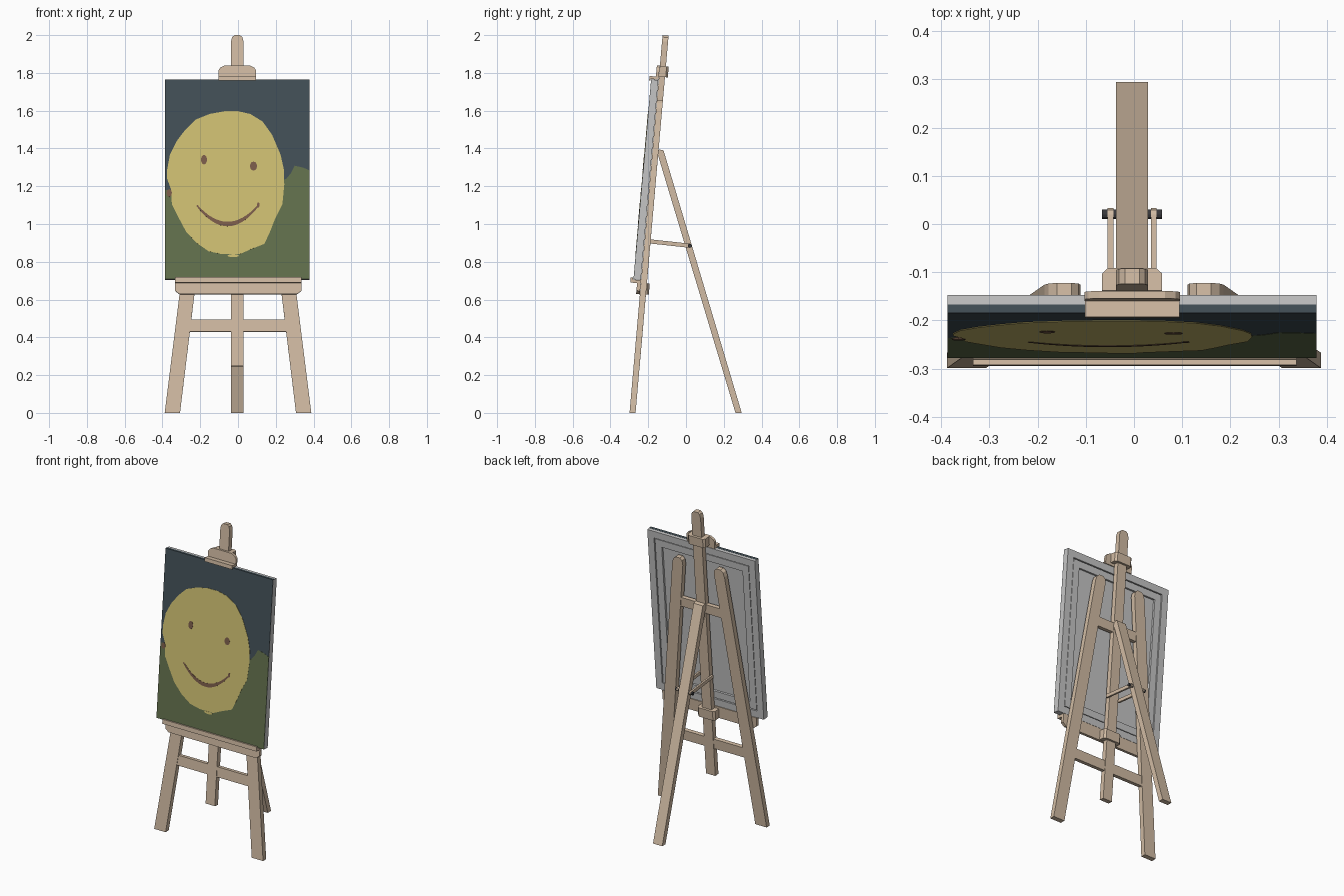
import bpy, bmesh, math
from mathutils import Matrix, Vector

CX = -0.004                       # mast and canvas sit slightly left of the legs
TILT = Matrix.Translation((0, -0.299, 0)) @ Matrix.Rotation(math.radians(-5), 4, 'X')


def material(name, r, g, b):
    m = bpy.data.materials.new(name)
    m.diffuse_color = (r, g, b, 1)
    return m


WOOD = material("pale wood", 0.64, 0.50, 0.37)
GREY = material("canvas grey", 0.56, 0.56, 0.56)
SLATE = material("slate blue paint", 0.055, 0.08, 0.095)
GREEN = material("green paint", 0.125, 0.165, 0.075)
YELLOW = material("yellow paint", 0.63, 0.53, 0.17)
BROWN = material("brown paint", 0.20, 0.11, 0.07)
METAL = material("dark metal", 0.04, 0.04, 0.045)


def prism(name, pts, d0, d1, mat, axis='y', tilt=True):
    """Extrude a 2D outline along one axis; tilt puts it in the leaning easel frame."""
    place = {'x': lambda a, b, d: (d, a, b),
             'y': lambda a, b, d: (a, d, b),
             'z': lambda a, b, d: (a, b, d)}[axis]
    bm = bmesh.new()
    lo = [bm.verts.new(place(a, b, d0)) for a, b in pts]
    hi = [bm.verts.new(place(a, b, d1)) for a, b in pts]
    bm.faces.new(lo)
    bm.faces.new(hi[::-1])
    n = len(pts)
    for i in range(n):
        bm.faces.new((lo[i], hi[i], hi[(i + 1) % n], lo[(i + 1) % n]))
    if tilt:
        bm.transform(TILT)
    for v in bm.verts:
        v.co.z = max(v.co.z, 0)   # feet are cut flat on the floor
    bmesh.ops.recalc_face_normals(bm, faces=bm.faces)
    me = bpy.data.meshes.new(name)
    bm.to_mesh(me)
    bm.free()
    me.materials.append(mat)
    ob = bpy.data.objects.new(name, me)
    bpy.context.collection.objects.link(ob)
    return ob


def box(name, x0, x1, y0, y1, z0, z1, mat):
    return prism(name, [(x0, z0), (x1, z0), (x1, z1), (x0, z1)], y0, y1, mat)


def oval(cx, cz, rx, rz, n=12):
    return [(cx + rx * math.cos(2 * math.pi * i / n),
             cz + rz * math.sin(2 * math.pi * i / n)) for i in range(n)]


def ring(name, x0, x1, z0, z1, w, y0, y1, mat):
    box(name + "_left", x0, x0 + w, y0, y1, z0, z1, mat)
    box(name + "_right", x1 - w, x1, y0, y1, z0, z1, mat)
    box(name + "_bottom", x0 + w, x1 - w, y0, y1, z0, z0 + w, mat)
    box(name + "_top", x0 + w, x1 - w, y0, y1, z1 - w, z1, mat)


# Splayed front legs with rounded tops
leg = [(0.307, 0), (0.388, 0), (0.186, 1.62), (0.177, 1.648), (0.16, 1.662),
       (0.13, 1.662), (0.115, 1.648), (0.111, 1.62)]
for side, s in (("left", -1), ("right", 1)):
    prism("front_leg_" + side, [(s * x, z) for x, z in leg], 0, 0.032, WOOD)

# Crossbars between the legs
box("lower_crossbar", -0.27, 0.27, 0.003, 0.029, 0.432, 0.496, WOOD)
box("upper_crossbar", -0.155, 0.155, 0.003, 0.029, 1.335, 1.395, WOOD)

# Central mast with rounded top
prism("mast", [(CX - 0.033, 0.25), (CX + 0.033, 0.25), (CX + 0.033, 1.975),
               (CX + 0.027, 1.997), (CX + 0.015, 2.007), (CX - 0.015, 2.007),
               (CX - 0.027, 1.997), (CX - 0.033, 1.975)], 0, 0.032, WOOD)

# Rear leg
prism("rear_leg", [(0.262, 0), (0.295, 0), (-0.119, 1.39), (-0.143, 1.395), (-0.15, 1.37)],
      CX - 0.033, CX + 0.033, WOOD, 'x', False)

# Stay arms and the bolt through the rear leg
arm = [(-0.2, 0.898), (0.02, 0.874), (0.029, 0.877), (0.033, 0.885),
       (0.029, 0.893), (0.02, 0.896), (-0.2, 0.92)]
for side, s in (("left", -1), ("right", 1)):
    prism("stay_arm_" + side, arm, CX + s * 0.039, CX + s * 0.051, WOOD, 'x', False)
prism("stay_bolt", oval(0.02, 0.885, 0.01, 0.01), CX - 0.062, CX + 0.062, METAL, 'x', False)

# Sliding clamps around the mast
clamp = [(CX - 0.062, 0), (CX - 0.062, 0.036), (CX - 0.05, 0.047),
         (CX + 0.05, 0.047), (CX + 0.062, 0.036), (CX + 0.062, 0)]
prism("lower_clamp", clamp, 0.632, 0.692, WOOD, 'z')
prism("upper_clamp", clamp, 1.787, 1.845, WOOD, 'z')

# Bottom ledge: backing board with clipped corners, and shelf with lip
prism("ledge_board", [(-0.31, 0.63), (0.313, 0.63), (0.337, 0.648), (0.337, 0.693),
                      (-0.334, 0.693), (-0.334, 0.648)], -0.02, -0.0005, WOOD)
prism("ledge_shelf", [(-0.056, 0.688), (-0.056, 0.716), (-0.045, 0.716), (-0.043, 0.705),
                      (-0.0005, 0.705), (-0.0005, 0.688)], -0.334, 0.337, WOOD, 'x')

# Top holder: plate and hooked lip
prism("holder_plate", [(CX - 0.099, 1.78), (CX + 0.099, 1.78), (CX + 0.099, 1.82),
                       (CX + 0.09, 1.833), (CX + 0.068, 1.845), (CX - 0.068, 1.845),
                       (CX - 0.09, 1.833), (CX - 0.099, 1.82)], -0.016, -0.0005, WOOD)
prism("holder_lip", [(-0.05, 1.762), (-0.05, 1.786), (-0.0005, 1.786), (-0.0005, 1.771),
                     (-0.043, 1.771), (-0.043, 1.762)], CX - 0.098, CX + 0.098, WOOD, 'x')

# Canvas panel with stretcher frame at the back
X0, X1, Z0, Z1 = CX - 0.383, CX + 0.383, 0.707, 1.768
box("canvas_panel", X0, X1, -0.039, -0.018, Z0, Z1, GREY)
ring("canvas_fold", X0, X1, Z0, Z1, 0.045, -0.018, -0.002, GREY)
ring("stretcher_bar", X0 + 0.05, X1 - 0.05, Z0 + 0.05, Z1 - 0.05, 0.045, -0.018, -0.005, GREY)

# Painted picture, in thin layers
box("sky_paint", X0, X1, -0.0400, -0.0385, Z0, Z1, SLATE)
box("sky_paint_top_edge", X0, X1, -0.0395, -0.022, Z1 - 0.002, Z1 + 0.001, SLATE)
prism("hill_paint", [(X0, Z0), (X1, Z0), (X1, 1.285), (0.345, 1.30), (0.30, 1.31),
                     (0.28, 1.27), (0.255, 1.24), (0.2, 1.22), (X0, 1.18)],
      -0.0408, -0.0385, GREEN)
face = [(-0.07, 1.60), (0.0, 1.60), (0.065, 1.585), (0.13, 1.545), (0.18, 1.475), (0.225, 1.37),
        (0.243, 1.29), (0.245, 1.21), (0.235, 1.105), (0.195, 1.025), (0.17, 0.96),
        (0.14, 0.895), (0.065, 0.865), (0.01, 0.84), (-0.085, 0.84), (-0.155, 0.855),
        (-0.22, 0.90), (-0.275, 0.96), (-0.315, 1.035), (-0.35, 1.105), (-0.355, 1.185),
        (-0.375, 1.24), (-0.375, 1.29), (-0.36, 1.37), (-0.325, 1.44), (-0.28, 1.50),
        (-0.225, 1.555), (-0.15, 1.585)]
prism("face_paint", face, -0.0418, -0.0385, YELLOW)
prism("drip_paint", oval(-0.025, 0.832, 0.03, 0.008), -0.0418, -0.0385, YELLOW)

# Eyes, smudges and smile
for name, spot in (("left_eye", (-0.18, 1.342, 0.016, 0.026)),
                   ("right_eye", (0.082, 1.308, 0.019, 0.024)),
                   ("cheek_smudge", (0.108, 1.102, 0.007, 0.014)),
                   ("edge_smudge", (-0.364, 1.165, 0.014, 0.02))):
    prism(name + "_paint", oval(*spot), -0.0428, -0.0385, BROWN)
ts = [i / 8 - 1 for i in range(17)]
smile = [(-0.055 + 0.165 * t, 0.988 + 0.107 * t * t) for t in ts]
smile += [(-0.055 + 0.16 * t, 1.012 + 0.09 * t * t) for t in ts[::-1]]
prism("smile_paint", smile, -0.0428, -0.0385, BROWN)
